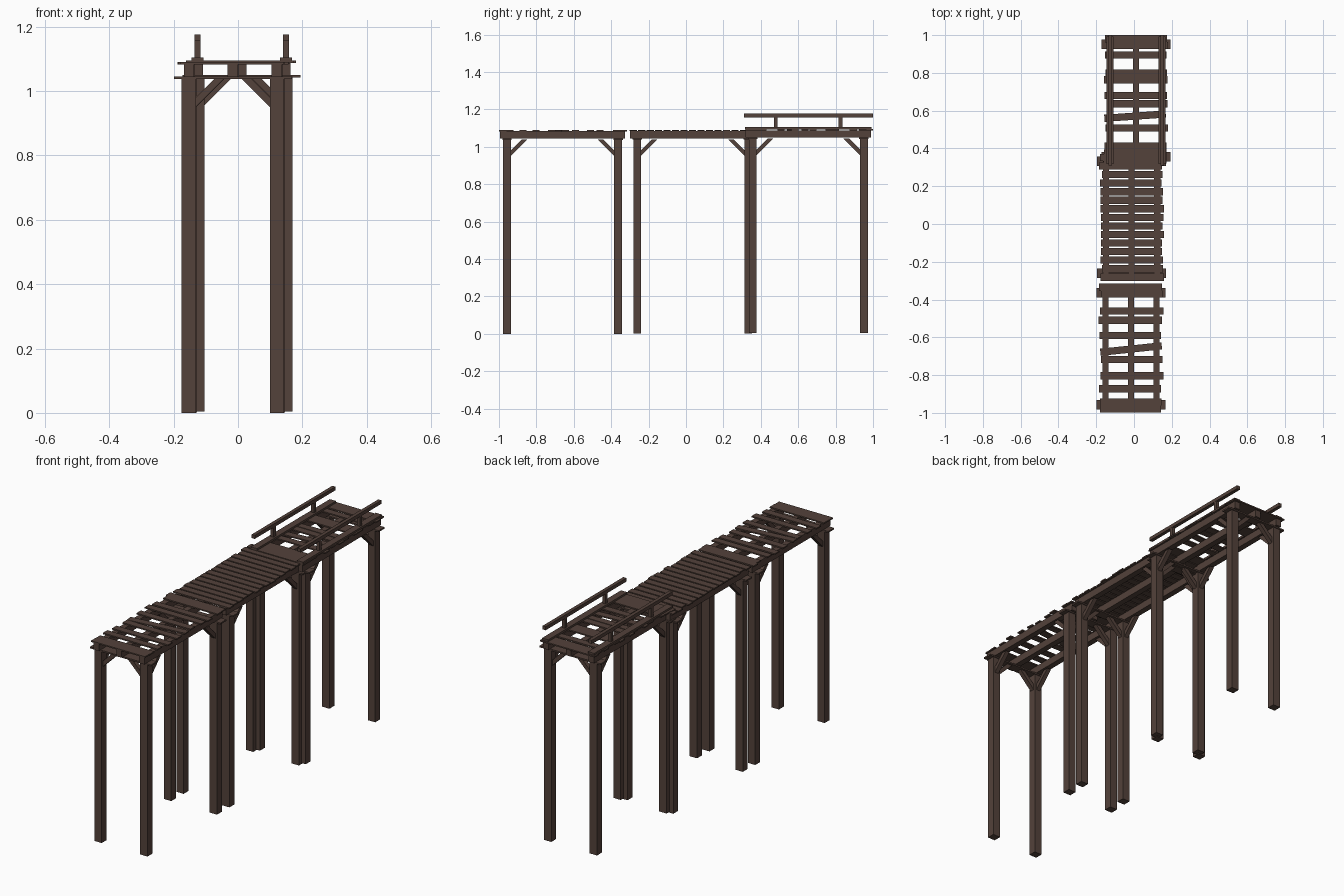
import bpy, bmesh, math, random
from mathutils import Matrix, Vector

if "Cube" in bpy.data.objects:
    bpy.data.objects.remove(bpy.data.objects["Cube"])

random.seed(4)

wood = bpy.data.materials.new("dark brown wood")
wood.diffuse_color = (0.087, 0.054, 0.043, 1)
wood.use_nodes = True
wood.node_tree.nodes["Principled BSDF"].inputs["Base Color"].default_value = wood.diffuse_color


def box(bm, center, size, angle=0.0):
    m = Matrix.Translation(center) @ Matrix.Rotation(angle, 4, 'Z') @ Matrix.Diagonal((*size, 1))
    bmesh.ops.create_cube(bm, size=1, matrix=m)


def prism(bm, origin, direction, side, profile, width):
    # extrude a (distance, height) outline sideways
    up = Vector((0, 0, 1))
    a, b = [[bm.verts.new(origin + direction * d + up * h + side * s) for d, h in profile]
            for s in (-width / 2, width / 2)]
    faces = [bm.faces.new(a), bm.faces.new(b[::-1])]
    n = len(profile)
    for i in range(n):
        j = (i + 1) % n
        faces.append(bm.faces.new((a[i], b[i], b[j], a[j])))
    bmesh.ops.recalc_face_normals(bm, faces=faces)


def finish(bm, name):
    me = bpy.data.meshes.new(name)
    bm.to_mesh(me)
    bm.free()
    me.materials.append(wood)
    bpy.context.collection.objects.link(bpy.data.objects.new(name, me))


BRACE = [(0, -0.088), (0, -0.058), (0.058, 0), (0.088, 0)]


def section(name, cx, cy, lift, planks):
    px, py, half = 0.137, 0.297, 0.022
    # legs, corner braces and flat cross plates
    legs, braces, plates = bmesh.new(), bmesh.new(), bmesh.new()
    for sy in (-1, 1):
        y = cy + sy * py
        box(plates, (cx, y, 1.041 + lift), (0.366, 0.05, 0.008))
        for sx in (-1, 1):
            x = cx + sx * px
            box(legs, (x, y, 0.519 + lift), (0.044, 0.042, 1.038))
            ex, ey = Vector((-sx, 0, 0)), Vector((0, -sy, 0))
            corner = Vector((x, y, 1.038 + lift))
            prism(braces, corner + ex * (half - 0.001), ex, ey, BRACE, 0.024)
            prism(braces, corner + ey * (half - 0.002), ey, ex, BRACE, 0.024)
    finish(legs, name + "_legs")
    finish(braces, name + "_braces")
    finish(plates, name + "_cross_plates")
    # lengthwise beams
    bm = bmesh.new()
    for dx in (-0.136, 0, 0.136):
        box(bm, (cx + dx, cy, 1.0635 + lift), (0.032, 0.67, 0.039))
    finish(bm, name + "_beams")
    # deck planks: (y, tilt in degrees)
    bm = bmesh.new()
    for y, tilt in planks:
        box(bm, (cx + random.uniform(-0.006, 0.006), y, 1.0862 + lift),
            (random.uniform(0.322, 0.338), 0.038, 0.007), math.radians(tilt))
    finish(bm, name + "_planks")


section("front_section", -0.016, -0.66, 0.0,
        [(-0.98, 0), (-0.942, 0), (-0.872, 0), (-0.803, 0), (-0.718, 0), (-0.662, 6),
         (-0.59, 0), (-0.51, 0), (-0.46, 0), (-0.371, 0), (-0.335, 0)])
section("middle_section", -0.013, 0.036, 0.001,
        [(-0.282 + i * 0.0453, 0) for i in range(15)])
section("back_section", 0.011, 0.654, 0.005,
        [(0.981, 0), (0.945, 0), (0.894, 0), (0.80, 0), (0.764, 0), (0.68, 0),
         (0.637, 0), (0.571, 4), (0.508, 0), (0.412, 0), (0.375, 0), (0.338, 0)])

# low railings on the back section
feet, uprights, rails = bmesh.new(), bmesh.new(), bmesh.new()
for x in (-0.126, 0.149):
    box(feet, (x, 0.654, 1.099), (0.037, 0.675, 0.012))
    box(rails, (x, 0.655, 1.167), (0.019, 0.69, 0.019))
    for y in (0.48, 0.826):
        box(uprights, (x, y, 1.131), (0.018, 0.02, 0.056))
finish(feet, "railing_base_boards")
finish(uprights, "railing_uprights")
finish(rails, "railing_top_rails")
